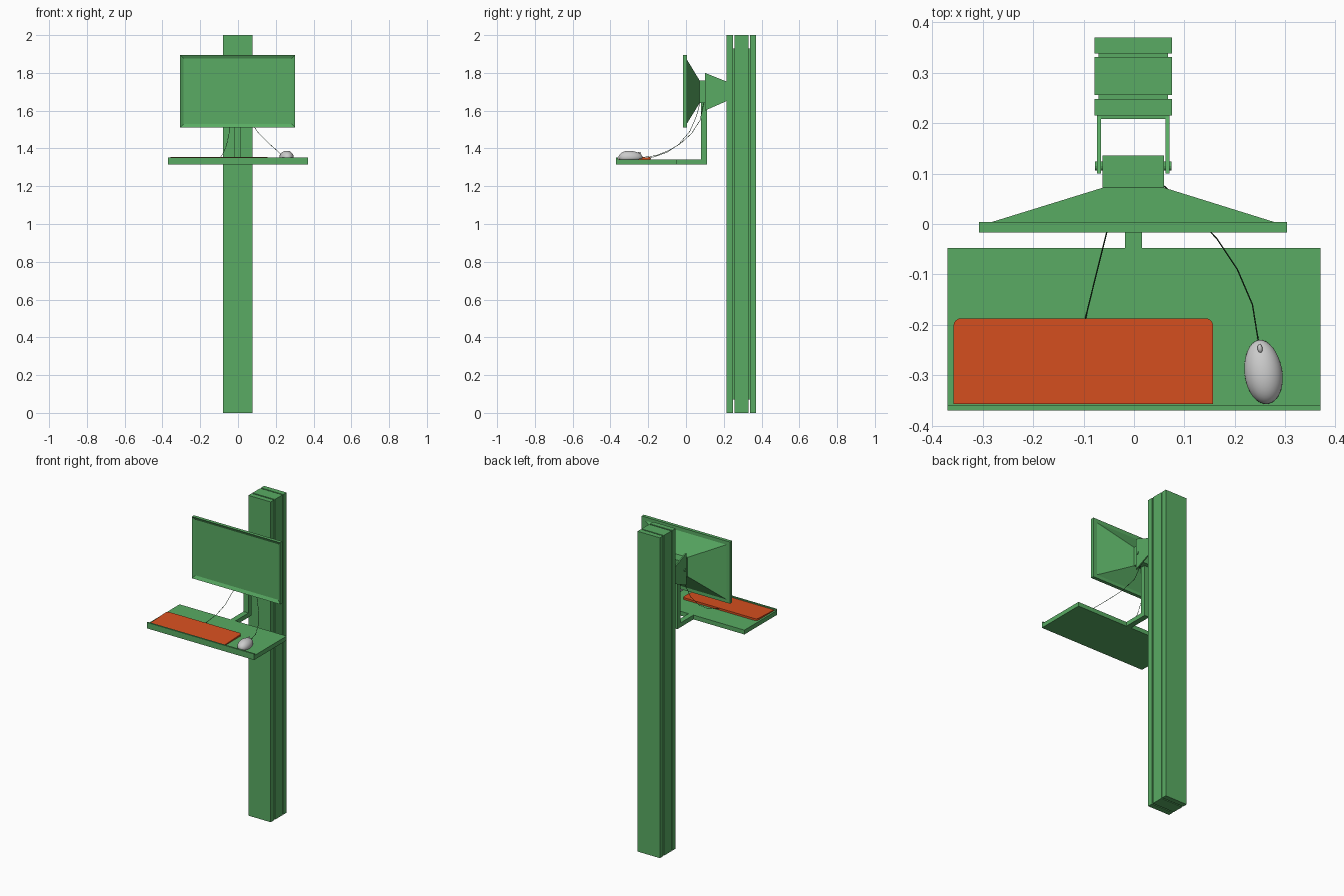
import bpy, bmesh, math
from mathutils import Matrix, Vector

if "Cube" in bpy.data.objects:
    bpy.data.objects.remove(bpy.data.objects["Cube"])


def material(name, rgb):
    m = bpy.data.materials.new(name)
    m.diffuse_color = (*rgb, 1)
    m.use_nodes = True
    m.node_tree.nodes["Principled BSDF"].inputs["Base Color"].default_value = m.diffuse_color
    return m


GREEN = material("green_paint", (0.10, 0.41, 0.125))
ORANGE = material("orange_plastic", (0.69, 0.08, 0.014))
DARK = material("cable_dark", (0.02, 0.07, 0.025))


def finish(name, bm, mat=GREEN):
    bmesh.ops.recalc_face_normals(bm, faces=bm.faces)
    me = bpy.data.meshes.new(name)
    bm.to_mesh(me)
    bm.free()
    ob = bpy.data.objects.new(name, me)
    bpy.context.collection.objects.link(ob)
    if mat:
        me.materials.append(mat)
    return ob


def add_box(bm, x, y, z):
    size = Matrix.Diagonal((x[1] - x[0], y[1] - y[0], z[1] - z[0], 1))
    mid = Matrix.Translation((sum(x) / 2, sum(y) / 2, sum(z) / 2))
    bmesh.ops.create_cube(bm, size=1, matrix=mid @ size)


def box(name, x, y, z):
    bm = bmesh.new()
    add_box(bm, x, y, z)
    return finish(name, bm)


def prism(name, pts, offset, mat=GREEN):
    """Extrude a closed 3D outline along an offset vector."""
    bm = bmesh.new()
    face = bm.faces.new([bm.verts.new(p) for p in pts])
    res = bmesh.ops.extrude_face_region(bm, geom=[face], use_keep_orig=True)
    new = [v for v in res["geom"] if isinstance(v, bmesh.types.BMVert)]
    bmesh.ops.translate(bm, verts=new, vec=offset)
    return finish(name, bm, mat)


# Column: three full-height layers joined by narrower recessed strips
COL = (-0.0785, 0.0755)
for part, y in (("front", (0.215, 0.248)), ("middle", (0.256, 0.331)), ("rear", (0.338, 0.37))):
    box("column_" + part, COL, y, (0, 2))
for part, y in (("front", (0.248, 0.256)), ("rear", (0.331, 0.338))):
    box("column_joint_" + part, (-0.070, 0.067), y, (0.07, 1.93))

# Monitor frame with recessed screen
bm = bmesh.new()
add_box(bm, (-0.307, 0.303), (-0.017, 0.004), (1.51, 1.895))
front = min(bm.faces, key=lambda f: f.calc_center_median().y)
bmesh.ops.inset_region(bm, faces=[front], thickness=0.027)
bmesh.ops.translate(bm, verts=front.verts, vec=(0, 0.01, 0))
finish("monitor_frame", bm)

# Tapered monitor back, then its square mounting block
bm = bmesh.new()
rings = []
for x0, x1, y, z0, z1 in ((-0.282, 0.278, 0.004, 1.53, 1.872),
                          (-0.062, 0.060, 0.072, 1.64, 1.76),
                          (-0.062, 0.060, 0.136, 1.64, 1.76)):
    rings.append([bm.verts.new((x, y, z)) for x, z in ((x0, z0), (x1, z0), (x1, z1), (x0, z1))])
for a, b in zip(rings, rings[1:]):
    for i in range(4):
        j = (i + 1) % 4
        bm.faces.new((a[i], a[j], b[j], b[i]))
bm.faces.new(rings[0])
bm.faces.new(rings[-1])
finish("monitor_back", bm)

# Wall bracket: back plate, tapered cheeks and pivot bolts
box("bracket_plate", (-0.073, 0.070), (0.208, 0.215), (1.65, 1.755))
for side, x in (("left", -0.073), ("right", 0.062)):
    prism("bracket_cheek_" + side,
          [(x, 0.10, 1.60), (x, 0.213, 1.65), (x, 0.213, 1.755), (x, 0.10, 1.80)], (0.008, 0, 0))
for side, x in (("left", -0.0695), ("right", 0.0665)):
    bm = bmesh.new()
    bmesh.ops.create_cone(bm, cap_ends=True, segments=12, radius1=0.009, radius2=0.009, depth=0.016,
                          matrix=Matrix.Translation((x, 0.115, 1.70)) @ Matrix.Rotation(math.pi / 2, 4, "Y"))
    finish("pivot_bolt_" + side, bm)

# Bent shelf arm
x = -0.018
prism("shelf_arm", [(x, -0.05, 1.315), (x, 0.112, 1.315), (x, 0.112, 1.65),
                    (x, 0.08, 1.65), (x, 0.08, 1.342), (x, -0.05, 1.342)], (0.034, 0, 0))

# Shelf with a low front lip
x = -0.37
prism("shelf", [(x, -0.37, 1.315), (x, -0.048, 1.315), (x, -0.048, 1.342),
                (x, -0.36, 1.342), (x, -0.36, 1.352), (x, -0.37, 1.352)], (0.74, 0, 0))

# Keyboard: rounded rear corners, wedge top
r, base = 0.015, 1.342
outline = [(-0.358, -0.357), (0.157, -0.357)]
for cx, start in ((0.157 - r, 0), (-0.358 + r, 90)):
    for k in range(5):
        a = math.radians(start + k * 22.5)
        outline.append((cx + r * math.cos(a), -0.187 - r + r * math.sin(a)))
kb = prism("keyboard", [(px, py, base) for px, py in outline], (0, 0, 0.01), ORANGE)
for v in kb.data.vertices:
    if v.co.z > base + 0.005:
        v.co.z = base + 0.005 + 0.007 * (v.co.y + 0.357) / 0.17

# Mouse: egg-shaped dome, narrower towards the cable, flat underside
turn = Matrix.Translation((0.2565, -0.2935, 1.342)) @ Matrix.Rotation(math.radians(8), 4, "Z")
bm = bmesh.new()
bmesh.ops.create_uvsphere(bm, u_segments=32, v_segments=20, radius=1)
for v in bm.verts:
    px, py, pz = v.co
    if pz < 0:
        pz = max(pz, -0.3)
    height = 0.035 - 0.004 * py
    v.co = Vector((px * (0.0375 - 0.002 * py), py * 0.064, 0.0105 + pz * height))
bm.transform(turn)
mouse = finish("mouse_body", bm, None)
mouse.data.shade_smooth()

# Scroll wheel
bm = bmesh.new()
bmesh.ops.create_uvsphere(bm, u_segments=16, v_segments=10, radius=1,
                          matrix=turn @ Matrix.Translation((0, 0.047, 0.034)) @ Matrix.Diagonal((0.005, 0.009, 0.006, 1)))
wheel = finish("mouse_wheel", bm, None)
wheel.data.shade_smooth()


# Cables rising to the mounting block
def cable(name, pts):
    cu = bpy.data.curves.new(name, "CURVE")
    cu.dimensions = "3D"
    cu.bevel_depth = 0.0013
    cu.bevel_resolution = 1
    sp = cu.splines.new("POLY")
    sp.points.add(len(pts) - 1)
    for p, co in zip(sp.points, pts):
        p.co = (*co, 1)
    cu.materials.append(DARK)
    bpy.context.collection.objects.link(bpy.data.objects.new(name, cu))


cable("keyboard_cable", [(-0.097, -0.19, 1.348), (-0.075, -0.10, 1.38), (-0.06, -0.04, 1.42),
                         (-0.045, 0.02, 1.49), (-0.035, 0.055, 1.57), (-0.03, 0.075, 1.645)])
cable("mouse_cable", [(0.247, -0.235, 1.352), (0.235, -0.16, 1.362), (0.205, -0.09, 1.39),
                      (0.165, -0.03, 1.425), (0.11, 0.03, 1.48), (0.06, 0.075, 1.55), (0.03, 0.095, 1.645)])
